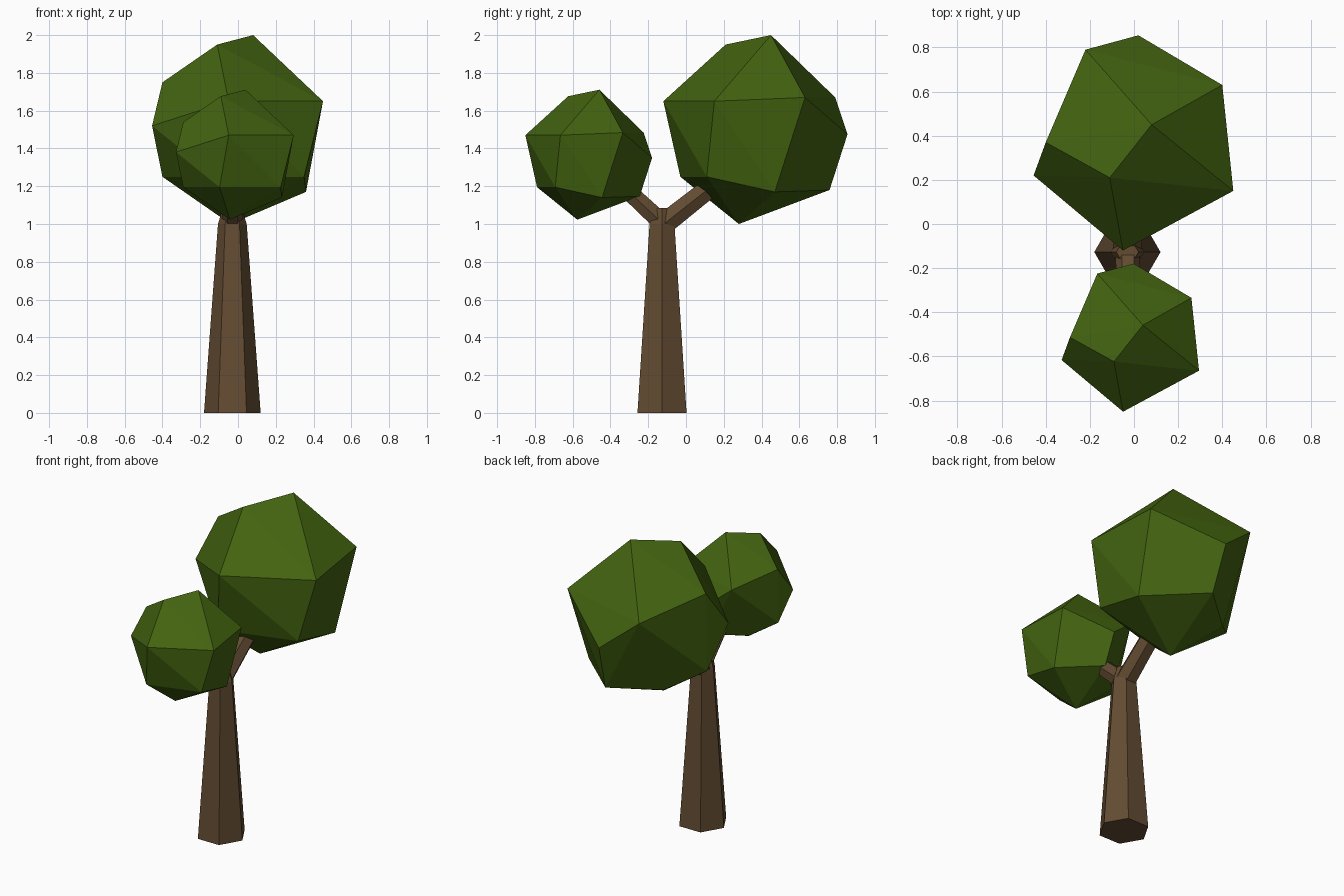
import bpy, bmesh
from math import cos, sin, pi
from mathutils import Vector

cube = bpy.data.objects.get("Cube")
if cube:
    bpy.data.objects.remove(cube, do_unlink=True)


def material(name, rgb):
    mat = bpy.data.materials.new(name)
    mat.use_nodes = True
    mat.diffuse_color = (*rgb, 1)
    mat.node_tree.nodes["Principled BSDF"].inputs["Base Color"].default_value = (*rgb, 1)
    return mat


leaf_green = material("leaf green", (0.055, 0.125, 0.005))
bark_brown = material("bark brown", (0.125, 0.072, 0.032))


def add_object(name, bm, mat):
    bmesh.ops.recalc_face_normals(bm, faces=bm.faces[:])
    mesh = bpy.data.meshes.new(name)
    bm.to_mesh(mesh)
    bm.free()
    mesh.materials.append(mat)
    obj = bpy.data.objects.new(name, mesh)
    bpy.context.collection.objects.link(obj)
    return obj


def limb(name, rings, axis):
    """Six-sided tapered limb through (centre, radius) rings, square to axis."""
    axis = Vector(axis).normalized()
    side = Vector((1, 0, 0))
    up = axis.cross(side).normalized()
    bm = bmesh.new()
    loops = []
    for centre, radius in rings:
        loops.append([bm.verts.new(Vector(centre) + radius * (cos(i * pi / 3) * side + sin(i * pi / 3) * up))
                      for i in range(6)])
    for low, high in zip(loops, loops[1:]):
        for i in range(6):
            j = (i + 1) % 6
            bm.faces.new((low[i], low[j], high[j], high[i]))
    bm.faces.new(loops[0][::-1])
    bm.faces.new(loops[-1])
    return add_object(name, bm, bark_brown)


# Corners of one faceted leaf clump, from the crown down to the underside
clump = [
    (0.08, 0.45, 2.0), (-0.11, 0.21, 1.95), (-0.40, 0.37, 1.75), (0.40, 0.63, 1.67),
    (-0.22, 0.79, 1.67), (0.45, 0.15, 1.65), (-0.05, -0.12, 1.65), (-0.455, 0.22, 1.52),
    (0.02, 0.855, 1.475), (-0.12, -0.03, 1.25), (0.35, 0.11, 1.25), (-0.40, 0.36, 1.25),
    (0.04, 0.76, 1.18), (0.36, 0.47, 1.17), (-0.22, 0.54, 1.15), (-0.04, 0.28, 1.0),
]


def leaf_clump(name, scale, offset):
    bm = bmesh.new()
    for corner in clump:
        bm.verts.new(Vector(corner) * scale + Vector(offset))
    bmesh.ops.convex_hull(bm, input=bm.verts[:])
    return add_object(name, bm, leaf_green)


# Trunk, tapering to a short blunt top between the branches
limb("trunk", [((-0.03, -0.127, 0), 0.15), ((-0.03, -0.127, 1.0), 0.076),
               ((-0.03, -0.127, 1.085), 0.05)], (0, 0, 1))

# Branches reaching into the leaf clumps
limb("back_branch", [((-0.03, -0.13, 0.99), 0.066), ((-0.02, 0.2, 1.25), 0.058)], (0, 0.33, 0.26))
limb("front_branch", [((-0.03, -0.13, 1.01), 0.056), ((-0.02, -0.42, 1.28), 0.048)], (0, -0.29, 0.27))

# Leaf clumps
leaf_clump("back_leaves", 1.0, (0, 0, 0))
leaf_clump("front_leaves", 0.688, (-0.015, -0.768, 0.335))
